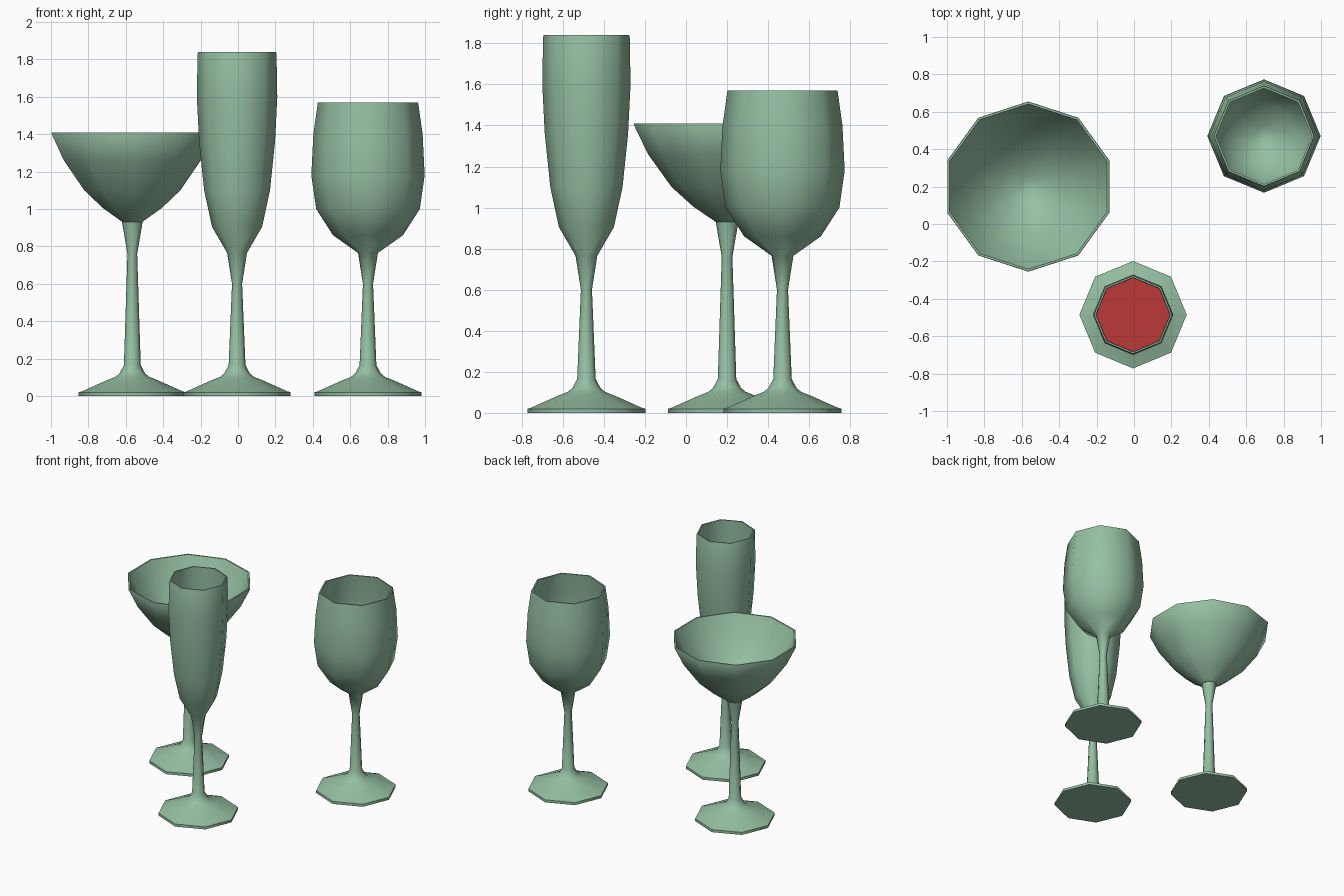
import bpy, bmesh, math

if "Cube" in bpy.data.objects:
    bpy.data.objects.remove(bpy.data.objects["Cube"])


def material(name, color):
    m = bpy.data.materials.new(name)
    m.diffuse_color = color
    m.use_nodes = True
    m.node_tree.nodes["Principled BSDF"].inputs["Base Color"].default_value = m.diffuse_color
    return m


GLASS = material("green_glass", (0.30, 0.52, 0.36, 1))
RED = material("red_drink", (0.50, 0.04, 0.04, 1))


def lathe(name, profile, sides, start, loc, mat):
    """Revolve (radius, height) points; radius 0 makes a pole."""
    bm = bmesh.new()
    rings = []
    for r, z in profile:
        if r == 0:
            rings.append([bm.verts.new((0, 0, z))] * sides)
        else:
            rings.append([bm.verts.new((r * math.cos(start + math.tau * i / sides),
                                        r * math.sin(start + math.tau * i / sides), z))
                          for i in range(sides)])
    for a, b in zip(rings, rings[1:]):
        for i in range(sides):
            j = (i + 1) % sides
            quad = list(dict.fromkeys((a[i], a[j], b[j], b[i])))
            bm.faces.new(quad)
    bmesh.ops.recalc_face_normals(bm, faces=bm.faces)
    me = bpy.data.meshes.new(name)
    bm.to_mesh(me)
    bm.free()
    me.materials.append(mat)
    ob = bpy.data.objects.new(name, me)
    ob.location = loc
    bpy.context.collection.objects.link(ob)
    bpy.ops.object.select_all(action='DESELECT')
    bpy.context.view_layer.objects.active = ob
    ob.select_set(True)
    bpy.ops.object.shade_smooth_by_angle(angle=math.radians(50))
    return ob


# Foot shared by all three glasses
FOOT = [(0, 0), (0.287, 0), (0.287, 0.02), (0.27, 0.025), (0.14, 0.083),
        (0.09, 0.103), (0.068, 0.122), (0.045, 0.165)]

# Tall flute
flute = FOOT + [(0.027, 0.60), (0.053, 0.765), (0.134, 0.905), (0.176, 1.10),
                (0.203, 1.36), (0.215, 1.60), (0.211, 1.83), (0.208, 1.84),
                (0.199, 1.84), (0.203, 1.60), (0.190, 1.36), (0.163, 1.10),
                (0.120, 0.91), (0.04, 0.79), (0, 0.78)]
lathe("flute_glass", flute, 8, 0, (-0.005, -0.485, 0), GLASS)

# Drink surface in the flute
lathe("flute_drink", [(0.198, 1.50), (0, 1.50)], 8, 0, (-0.005, -0.485, 0), RED)

# Wine glass
wine = FOOT + [(0.027, 0.60), (0.053, 0.765), (0.187, 0.86), (0.277, 1.00),
               (0.303, 1.18), (0.292, 1.40), (0.268, 1.57), (0.257, 1.57),
               (0.279, 1.40), (0.290, 1.18), (0.264, 1.01), (0.175, 0.875),
               (0.05, 0.79), (0, 0.78)]
lathe("wine_glass", wine, 8, 0, (0.695, 0.47, 0), GLASS)

# Coupe: octagonal foot and stem, ten-sided bowl
COUPE = (-0.565, 0.20, 0)
stem = FOOT + [(0.026, 0.76), (0.055, 0.93), (0, 0.95)]
lathe("coupe_stem", stem, 8, 0, COUPE, GLASS)
bowl = [(0.055, 0.93), (0.165, 1.005), (0.27, 1.10), (0.385, 1.26), (0.455, 1.405),
        (0.453, 1.41), (0.442, 1.41), (0.372, 1.265), (0.26, 1.113),
        (0.155, 1.02), (0.05, 0.96), (0, 0.955)]
lathe("coupe_bowl", bowl, 10, math.pi / 2, COUPE, GLASS)
